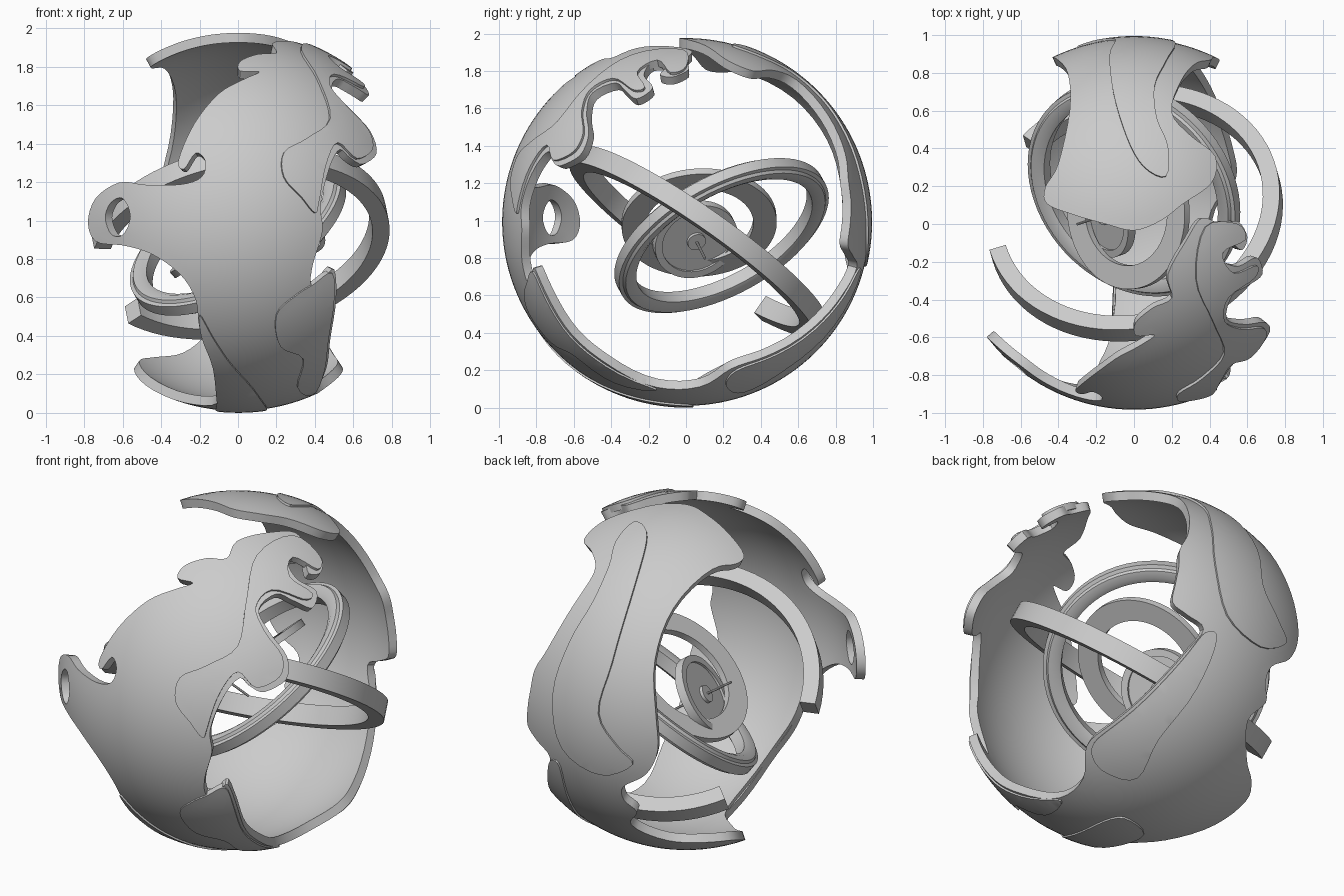
import bpy, bmesh
from math import sin, cos, radians, sqrt
from mathutils import Vector
from mathutils.geometry import delaunay_2d_cdt

if "Cube" in bpy.data.objects:
    bpy.data.objects.remove(bpy.data.objects["Cube"])

CENTRE = Vector((0, 0, 0.993))


def finish(name, bm, wall=0):
    mesh = bpy.data.meshes.new(name)
    bm.to_mesh(mesh)
    bm.free()
    ob = bpy.data.objects.new(name, mesh)
    bpy.context.collection.objects.link(ob)
    bpy.ops.object.select_all(action='DESELECT')
    bpy.context.view_layer.objects.active = ob
    ob.select_set(True)
    if wall:
        mod = ob.modifiers.new('wall', 'SOLIDIFY')
        mod.thickness = wall
        mod.offset = -1
        bpy.ops.object.modifier_apply(modifier='wall')
    bpy.ops.object.shade_smooth_by_angle(angle=radians(35))
    return ob


def smooth_loop(pts, n=4):
    """Closed Catmull-Rom through (x, angle in degrees) points."""
    p = [Vector((x, radians(a))) for x, a in pts]
    out = []
    for i in range(len(p)):
        a, b, c, d = (p[(i + k) % len(p)] for k in (-1, 0, 1, 2))
        for j in range(n):
            t = j / n
            out.append(0.5 * (2 * b + (c - a) * t + (2 * a - 5 * b + 4 * c - d) * t * t
                              + (3 * b - a - 3 * c + d) * t ** 3))
    return out


def inside(q, loop):
    hit = False
    for i in range(len(loop)):
        a, b = loop[i - 1], loop[i]
        if (a.y > q.y) != (b.y > q.y) and q.x < (b.x - a.x) * (q.y - a.y) / (b.y - a.y) + a.x:
            hit = not hit
    return hit


def shell(name, outline, radius, thick, holes=()):
    """Sphere patch: x across, angle runs front (0), bottom (90), back (180), top (270)."""
    loops = [smooth_loop(outline)] + [smooth_loop(h) for h in holes]
    verts, edges = [], []
    for lp in loops:
        s = len(verts)
        verts += lp
        edges += [(s + i, s + (i + 1) % len(lp)) for i in range(len(lp))]
    rim = verts[:]
    step = 0.045
    for i in range(-19, 20):
        for j in range(-38, 110):
            q = Vector((i * step, j * step))
            if inside(q, loops[0]) and min((q - r).length_squared for r in rim) > 0.0006:
                verts.append(q)
    vs, _, fs = delaunay_2d_cdt(verts, edges, [], 0, 1e-5)[:3]
    bm = bmesh.new()
    bv = []
    for v in vs:
        r = sqrt(max(0.01, radius ** 2 - v.x ** 2))
        bv.append(bm.verts.new(CENTRE + Vector((v.x, -r * cos(v.y), -r * sin(v.y)))))
    for f in fs:
        mid = sum((vs[i] for i in f), Vector((0, 0))) / len(f)
        if inside(mid, loops[0]) and not any(inside(mid, h) for h in loops[1:]):
            face = bm.faces.new([bv[i] for i in f])
            face.normal_update()
            if face.normal.dot(face.calc_center_median() - CENTRE) < 0:
                face.normal_flip()
    bmesh.ops.delete(bm, geom=[v for v in bm.verts if not v.link_faces], context='VERTS')
    return finish(name, bm, thick)


def ring(name, centre, normal, profile, start=0, end=360, n=72):
    """Sweep a closed (radius, height) profile about a tilted axis."""
    w = Vector(normal).normalized()
    u = (Vector((1, 0, 0)) - w * w.x).normalized()
    v = w.cross(u)
    full = end - start >= 360
    bm = bmesh.new()
    rows = []
    for i in range(n if full else n + 1):
        a = radians(start + (end - start) * i / n)
        d = u * cos(a) + v * sin(a)
        rows.append([bm.verts.new(Vector(centre) + d * r + w * h) for r, h in profile])
    m = len(profile)
    for i in range(n):
        a, b = rows[i], rows[(i + 1) % len(rows)]
        for k in range(m):
            bm.faces.new((a[k], b[k], b[(k + 1) % m], a[(k + 1) % m]))
    if not full:
        bm.faces.new(rows[0])
        bm.faces.new(rows[-1][::-1])
    bmesh.ops.recalc_face_normals(bm, faces=bm.faces[:])
    return finish(name, bm)


def box(r0, r1, h):
    return [(r0, -h), (r1, -h), (r1, h), (r0, h)]


# Broken globe shell: right edge, back crown, left edge
right_edge = [(.36, -92), (.46, -90), (.55, -91), (.60, -85), (.57, -80), (.50, -84), (.46, -78),
              (.55, -74), (.65, -76), (.68, -68), (.60, -65), (.52, -63), (.49, -54), (.58, -48),
              (.69, -42), (.72, -32), (.65, -24), (.58, -25), (.53, -27), (.48, -20), (.43, -6),
              (.44, 3), (.39, 14), (.38, 21), (.44, 20), (.50, 17), (.51, 29), (.48, 45), (.46, 61),
              (.40, 80), (.43, 95), (.54, 107), (.52, 120), (.43, 140), (.34, 155), (.27, 165),
              (.37, 168.5), (.45, 172), (.44, 180)]
crown = [(.42, 187), (.40, 195), (.33, 203), (.25, 217), (.20, 232), (.30, 240), (.43, 246),
         (.41, 256), (.25, 264), (.14, 269), (0, 272), (-.15, 270), (-.32, 267), (-.46, 263)]
left_edge = [(-.47, 257), (-.40, 249), (-.34, 229), (-.35, 210), (-.41, 192), (-.43, 178), (-.36, 168),
             (-.22, 162), (-.20, 156), (-.25, 150), (-.17, 142), (-.30, 130), (-.45, 122), (-.54, 112), (-.48, 98),
             (-.28, 86), (-.11, 75), (-.13, 51), (-.20, 35), (-.22, 25), (-.30, 17), (-.45, 11),
             (-.60, 9), (-.74, 9), (-.78, 0), (-.74, -11), (-.62, -15.5), (-.48, -13), (-.30, -12),
             (-.19, -14), (-.17, -19), (-.22, -22), (-.28, -17), (-.31, -20), (-.23, -32),
             (-.10, -43), (.03, -49), (.11, -53), (.01, -53), (.01, -58), (.10, -63), (.20, -66), (.18, -74), (.28, -85)]
ear_hole = [(-.56, -2), (-.60, -9), (-.66, -8), (-.69, -2), (-.66, 5), (-.60, 5)]
shell('globe_shell', right_edge + crown + left_edge, .983, .05, [ear_hole])

# Raised layers lying on the shell
side_layer = [(.38, -89), (.55, -90), (.59, -84), (.47, -80), (.53, -72), (.65, -73), (.64, -68), (.50, -63),
              (.48, -54), (.57, -47), (.68, -41), (.70, -32), (.62, -25), (.52, -29), (.46, -20),
              (.42, -6), (.40, -3), (.33, -8), (.24, -14), (.24, -22), (.36, -28), (.48, -38),
              (.42, -55), (.33, -72)]
shell('side_layer', side_layer, .997, .04)
shell('lower_side_layer', [(.39, 21), (.49, 18), (.50, 29), (.47, 45), (.45, 61), (.39, 80), (.31, 66),
                           (.34, 50), (.22, 42), (.20, 30), (.30, 24)], .993, .04)
shell('lower_left_layer', [(-.2, 30), (-.13, 38), (-.06, 46), (.08, 62), (.15, 82), (.10, 92),
                           (-.10, 88), (-.11, 72), (-.13, 51), (-.19, 38)], .993, .04)
shell('back_layer', [(.17, 255), (.05, 252), (-.04, 242), (-.11, 225), (-.13, 205), (-.10, 188), (-.22, 178),
                     (-.30, 172), (-.10, 166), (.15, 172), (.22, 190), (.17, 208), (.11, 222),
                     (.12, 235), (.18, 245)], .995, .04)
shell('lower_back_layer', [(.53, 110), (.51, 120), (.42, 140), (.33, 155), (.26, 164), (.19, 163),
                           (.22, 145), (.28, 125), (.24, 109), (.38, 104), (.48, 105)], .993, .04)

# Open outer ring
ring('outer_ring', (0, .06, .89), (-.20, .70, 1), box(.70, .79, .055), -166, 138)

# Stepped middle ring
ring('middle_ring', (0, .19, .92), (-.60, -.55, 1),
     [(.52, -.035), (.55, -.05), (.59, -.05), (.60, -.035), (.62, -.03), (.62, .03),
      (.60, .035), (.59, .05), (.55, .05), (.52, .035)])

# Flat inner ring
ring('inner_ring', (-.03, .07, .99), (-.66, -.05, .75), box(.29, .415, .02))

# Core dial with rim, hub and pin
core, axis = (-.15, .05, .90), (-.80, -.27, .54)
ring('core_rim', core, axis, box(.19, .23, .025), n=48)
ring('core_plate', core, axis, box(.002, .195, .012), n=48)
ring('core_hub', core, axis, box(.002, .05, .03), n=24)
ring('core_pin', core, axis, box(.0005, .007, .19), n=8)
